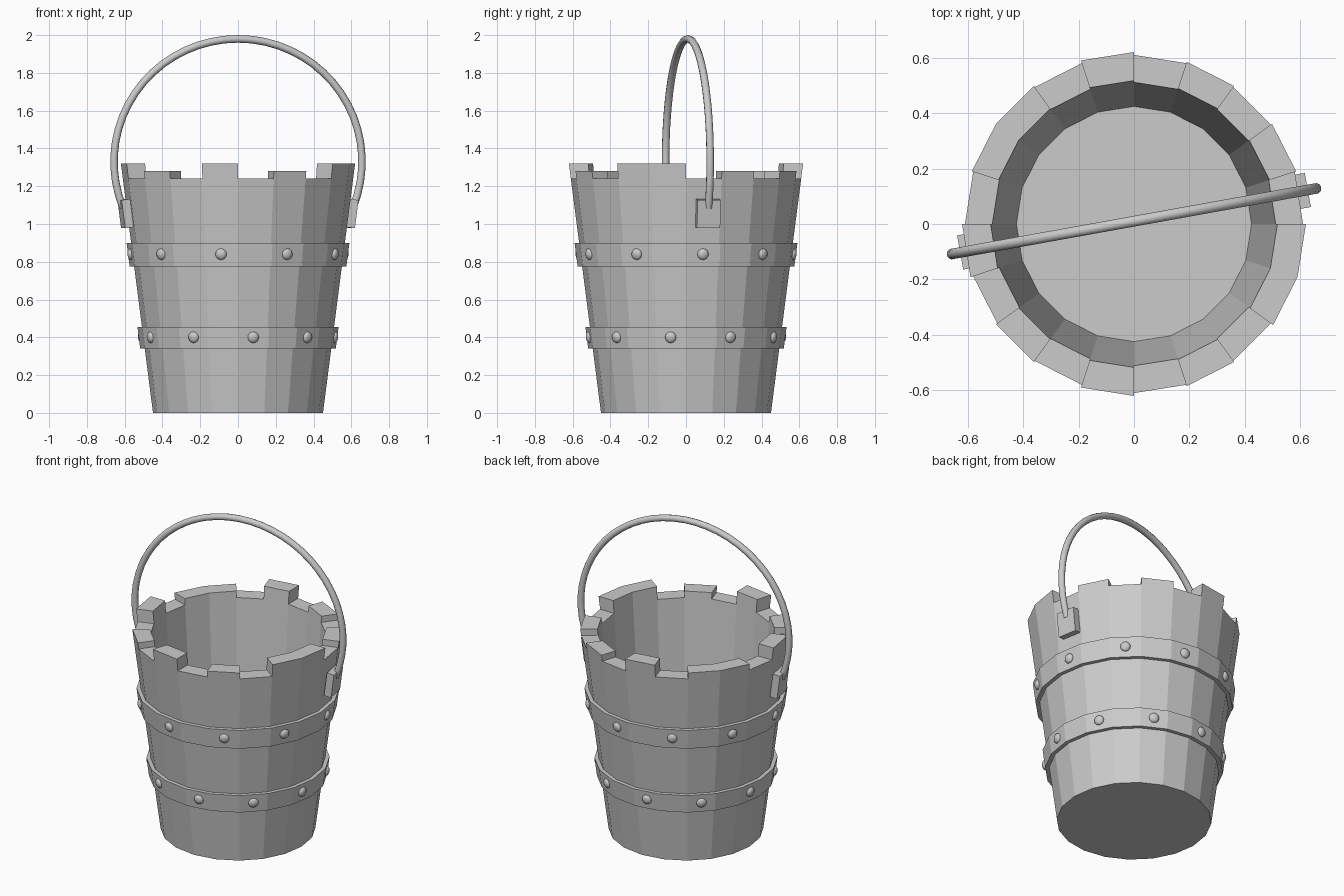
import bpy, bmesh, math
from mathutils import Matrix, Vector

if "Cube" in bpy.data.objects:
    bpy.data.objects.remove(bpy.data.objects["Cube"])

N = 20
STEP = 2 * math.pi / N
FLOOR = 0.1
HIGH, MID, LOW = 1.32, 1.28, 1.24
LEVEL = {"h": HIGH, "m": MID, "l": LOW}
# rim height of each stave, counter-clockwise from +x
STAVES = [LEVEL[c] for c in "lmlmlhlmmlhlmlhlmlhh"]


def r_out(z):
    return 0.45 + 0.17 * z / HIGH


def r_in(z):
    return 0.424 + 0.093 * (z - FLOOR) / (HIGH - FLOOR)


def polar(r, i, z):
    return Vector((r * math.cos(i * STEP), r * math.sin(i * STEP), z))


def finish(bm, name):
    bmesh.ops.remove_doubles(bm, verts=bm.verts, dist=1e-5)
    me = bpy.data.meshes.new(name)
    bm.to_mesh(me)
    bm.free()
    ob = bpy.data.objects.new(name, me)
    bpy.context.collection.objects.link(ob)
    return ob


# Bucket body: tapered staves with a stepped rim
bm = bmesh.new()


def face(*pts):
    bm.faces.new([bm.verts.new(p) for p in pts])


for i, h in enumerate(STAVES):
    j = i + 1
    nxt = STAVES[j % N]
    o, n = r_out(h), r_in(h)
    face(polar(r_out(0), i, 0), polar(r_out(0), j, 0), polar(o, j, h), polar(o, i, h))
    face(polar(r_in(FLOOR), j, FLOOR), polar(r_in(FLOOR), i, FLOOR), polar(n, i, h), polar(n, j, h))
    face(polar(o, i, h), polar(o, j, h), polar(n, j, h), polar(n, i, h))
    if h != nxt:
        step = [polar(r_out(h), j, h), polar(r_in(h), j, h),
                polar(r_in(nxt), j, nxt), polar(r_out(nxt), j, nxt)]
        face(*reversed(step))
face(*[polar(r_out(0), -i, 0) for i in range(N)])
face(*[polar(r_in(FLOOR), i, FLOOR) for i in range(N)])
finish(bm, "bucket_body")


# Hoops around the staves
def hoop(name, z0, z1, t=0.024):
    bm = bmesh.new()
    prof = [(r_out(z0) - 0.01, z0), (r_out(z0) + t, z0),
            (r_out(z1) + t, z1), (r_out(z1) - 0.01, z1)]
    rings = [[bm.verts.new(polar(r, i, z)) for r, z in prof] for i in range(N)]
    for i in range(N):
        a, b = rings[i], rings[(i + 1) % N]
        for k in range(4):
            m = (k + 1) % 4
            bm.faces.new((a[k], b[k], b[m], a[m]))
    finish(bm, name)


# Rivets: flattened balls at the middle of every second stave
def rivets(name, z, start, t=0.024):
    bm = bmesh.new()
    r = (r_out(z) + t) * math.cos(STEP / 2)
    for k in range(10):
        m = (Matrix.Rotation(math.radians(start + 36 * k), 4, "Z")
             @ Matrix.Translation((r, 0, z))
             @ Matrix.Rotation(math.atan(0.17 / HIGH), 4, "Y")
             @ Matrix.Diagonal((0.018, 0.03, 0.03, 1)))
        bmesh.ops.create_uvsphere(bm, u_segments=12, v_segments=8, radius=1, matrix=m)
    for f in bm.faces:
        f.smooth = True
    finish(bm, name)


hoop("upper_hoop", 0.775, 0.9)
hoop("lower_hoop", 0.34, 0.455)
rivets("upper_rivets", 0.84, 9)
rivets("lower_rivets", 0.4, 27)

# Handle brackets and bail share one slightly turned plane
TURN = math.radians(10.2)
frame = Matrix.Translation((0, 0.01, 0)) @ Matrix.Rotation(TURN, 4, "Z")
for side, label in ((1, "right"), (-1, "left")):
    bm = bmesh.new()
    m = (frame @ Matrix.Translation((side * 0.605, 0, 1.055))
         @ Matrix.Rotation(side * math.atan(0.17 / HIGH), 4, "Y")
         @ Matrix.Diagonal((0.045, 0.125, 0.15, 1)))
    bmesh.ops.create_cube(bm, size=1, matrix=m)
    finish(bm, label + "_handle_bracket")

# Handle: swept arc
SEG, SIDES, TUBE = 36, 10, 0.02
A0, A1 = math.radians(-22), math.radians(202)
bm = bmesh.new()
rings = []
for s in range(SEG + 1):
    a = A0 + (A1 - A0) * s / SEG
    c = Vector((0.667 * math.cos(a), 0, 1.33 + 0.65 * math.sin(a)))
    out = Vector((math.cos(a), 0, math.sin(a)))
    rings.append([bm.verts.new(frame @ (c + TUBE * (
        math.cos(t) * out + math.sin(t) * Vector((0, 1, 0)))))
        for t in (2 * math.pi * k / SIDES for k in range(SIDES))])
for a, b in zip(rings, rings[1:]):
    for k in range(SIDES):
        m = (k + 1) % SIDES
        bm.faces.new((a[k], a[m], b[m], b[k])).smooth = True
bm.faces.new(rings[0])
bm.faces.new(rings[-1])
bmesh.ops.recalc_face_normals(bm, faces=bm.faces)
finish(bm, "handle")
